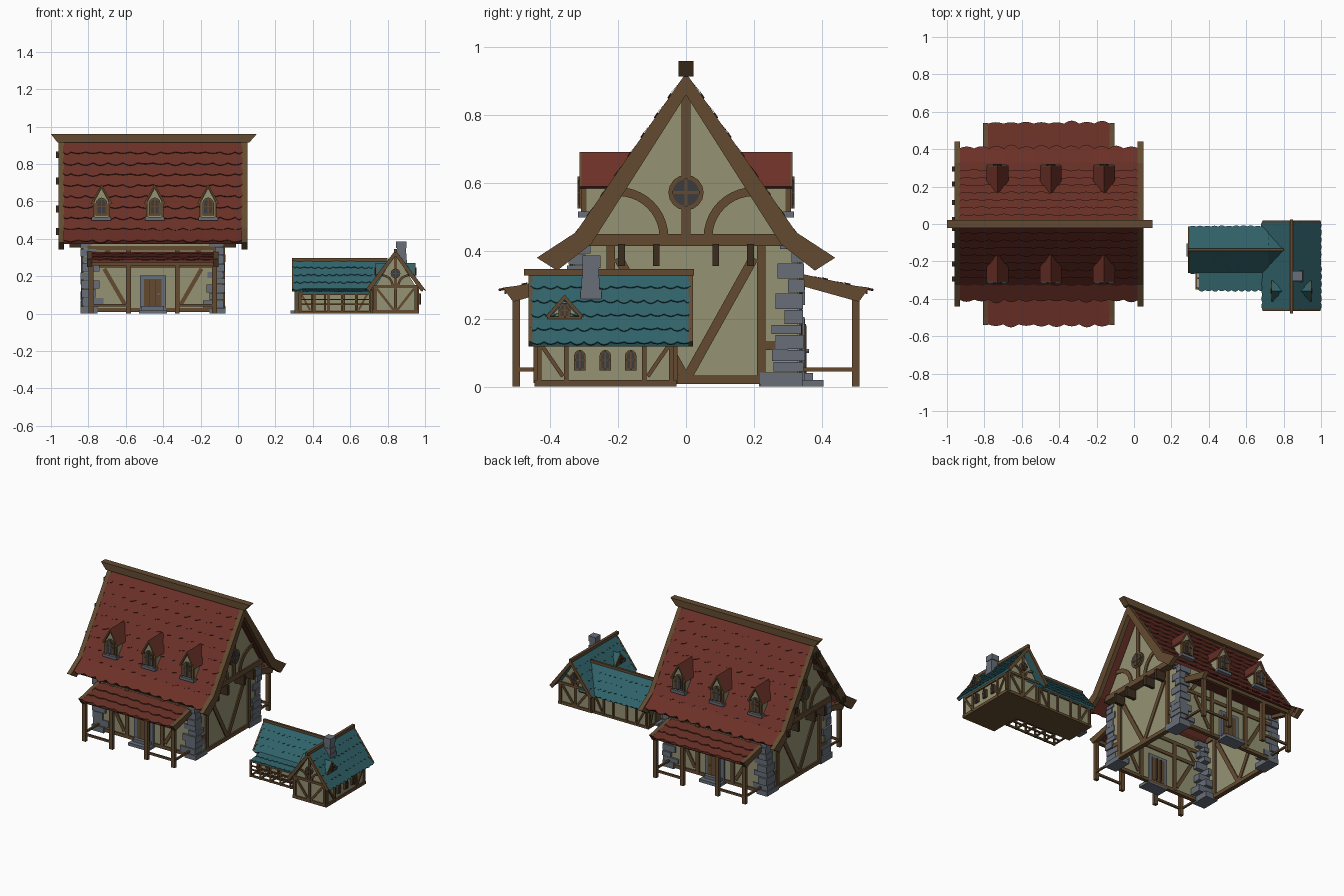
import bpy, bmesh, math, random
from mathutils import Vector as V

random.seed(4)
if "Cube" in bpy.data.objects:
    bpy.data.objects.remove(bpy.data.objects["Cube"])

COLOURS = {"plaster": (.30, .29, .17), "timber": (.125, .070, .030), "dark_timber": (.045, .027, .014),
           "red_tile": (.145, .030, .020), "teal_tile": (.030, .125, .145), "stone": (.135, .155, .190),
           "glass": (.045, .045, .050)}
mats = {}
for name, rgb in COLOURS.items():
    m = bpy.data.materials.new(name)
    m.use_nodes = True
    m.diffuse_color = (*rgb, 1)
    m.node_tree.nodes["Principled BSDF"].inputs["Base Color"].default_value = (*rgb, 1)
    mats[name] = m

X, Y, Z = V((1, 0, 0)), V((0, 1, 0)), V((0, 0, 1))
parts = {}  # (part name, colour) -> bmesh


def solid(part, pts, ext):
    """Extrude a polygon along a vector into a closed solid."""
    bm = parts.setdefault(part, bmesh.new())
    a = [bm.verts.new(p) for p in pts]
    b = [bm.verts.new(p + ext) for p in pts]
    faces = [bm.faces.new(a), bm.faces.new(b[::-1])]
    for i in range(len(a)):
        j = (i + 1) % len(a)
        faces.append(bm.faces.new((a[j], a[i], b[i], b[j])))
    bmesh.ops.recalc_face_normals(bm, faces=faces)


def box(part, x0, x1, y0, y1, z0, z1):
    solid(part, [V((x0, y0, z0)), V((x1, y0, z0)), V((x1, y1, z0)), V((x0, y1, z0))], Z * (z1 - z0))


# A frame is (origin, direction along wall, outward normal)
def plate(part, fr, pts, d0, d1):
    o, u, n = fr
    solid(part, [o + u * s + Z * z + n * d0 for s, z in pts], n * (d1 - d0))


def timber(part, fr, a, b, w, d=.012):
    a, b = V(a), V(b)
    t = (b - a).normalized() * w / 2
    t = V((-t.y, t.x))
    plate(part, fr, [a - t, b - t, b + t, a + t], -d, d)


def pair(part, fr, a, b, w, d=.012):
    for k in (-1, 1):
        timber(part, fr, (a[0] * k, a[1]), (b[0] * k, b[1]), w, d)


def arc(cs, cz, rs, rz, t0, t1, n=10):
    ts = [math.radians(t0 + (t1 - t0) * i / n) for i in range(n + 1)]
    return [(cs + rs * math.cos(t), cz + rz * math.sin(t)) for t in ts]


def curved_braces(part, fr, cs, cz, r, w):
    for k in (-1, 1):
        band = arc(cs, cz, r, r, 90, 180) + arc(cs, cz, r - w, r - w, 180, 90)
        plate(part, fr, [(s * k, z) for s, z in band], -.01, .012)


def round_window(fr, z, r):
    for col, k, d in (("timber", 1, .018), ("glass", .76, .021)):
        plate(("round_window", col), fr, arc(0, z, r * k, r * k, 0, 337.5, 15), -.01, d)
    for a, b in (((-r * .8, z), (r * .8, z)), ((0, z - r * .8), (0, z + r * .8))):
        timber(("round_window", "timber"), fr, a, b, r * .16, .024)


def arched_window(fr, s, z, w, h, d=.0):
    for col, k, e in (("timber", 0, .012), ("glass", w * .16, .015)):
        r = w / 2 - k
        pts = [(s - r, z + k), (s + r, z + k)] + arc(s, z + h - w / 2, r, r, 0, 180, 6)
        plate(("arched_window", col), fr, pts, d - .01, d + e)
    plate(("arched_window", "timber"), fr, [(s - w * .06, z), (s + w * .06, z),
          (s + w * .06, z + h), (s - w * .06, z + h)], d, d + .018)
    timber(("arched_window", "timber"), fr, (s - w * .4, z + h * .5), (s + w * .4, z + h * .5), w * .1, d + .018)


def tiles(part, a, b, up, rows, cols, h=.007):
    """Overlapping scalloped courses; a-b is the eave, up runs to the ridge."""
    bm = parts.setdefault(part, bmesh.new())
    along = b - a
    n = along.cross(up).normalized()
    if n.z < 0:
        n = -n
    for r in range(rows):
        for c in range(cols + r % 2):
            u0, u1 = [min(max((c + i - .5 * (r % 2)) / cols, 0), 1) for i in (0, 1)]
            drop = random.uniform(.1, .25)
            low = []
            for i in range(5):
                v = (r - drop * math.sin(math.pi * i / 4)) / rows
                low.append(a + along * (u0 + (u1 - u0) * i / 4) + up * v + n * h)
            top = [a + along * u + up * ((r + 1) / rows) for u in (u1, u0)]
            polys = [low + top]
            polys += [[low[i], low[i + 1], low[i + 1] - n * h, low[i] - n * h] for i in range(4)]
            for k, p in enumerate(polys):
                f = bm.faces.new([bm.verts.new(q) for q in p])
                f.normal_update()
                if f.normal.dot(n if k == 0 else -up) < 0:
                    f.normal_flip()


def chevron(outer, inner):
    """Symmetric roof section from half profiles listed ridge to eave."""
    return ([(-s, z) for s, z in outer[::-1]] + outer[1:] + inner[::-1] + [(-s, z) for s, z in inner[1:]])


def dormer(name, roof, fr, w, z0, ze, za, over, back):
    body = [(-w, z0), (w, z0), (w, ze), (0, za - .02), (-w, ze)]
    plate((name + "_wall", "plaster"), fr, body, -back, 0)
    k = (za - ze) / (w + over)
    rim = chevron([(0, za), (w + over, ze)], [(0, za - .016), (w + over - .01, ze - .003 * k)])
    plate((name + "_roof", roof), fr, rim, -back, .006)
    plate((name + "_trim", "timber"), fr, rim, .006, .012)


# ---------------- large house ----------------
CX = -.455
PL, TB, DK, ST = "plaster", "timber", "dark_timber", "stone"
for k in (-1, 1):
    # gable ends: lower wall, jettied upper wall, framing
    low = (V((CX + .37 * k, 0, 0)), Y, X * k)
    high = (V((CX + .415 * k, 0, 0)), Y, X * k)
    plate(("gable_wall", PL), low, [(-.33, .01), (.33, .01), (.33, .42), (-.33, .42)], -.005, .005)
    plate(("upper_gable", PL), high, [(-.29, .43), (.29, .43), (0, .88)], -.005, .005)
    g = ("gable_frame", TB)
    timber(g, low, (-.33, .02), (.33, .02), .025, .015)
    pair(g, low, (.222, .02), (.222, .42), .026, .015)
    pair(g, low, (.005, .03), (.2, .38), .028)
    pair(g, low, (.235, .12), (.3, .12), .025)
    plate(g, high, [(-.31, .415), (.31, .415), (.29, .45), (-.29, .45)], -.06, .014)
    timber(g, high, (0, .44), (0, .87), .028, .014)
    curved_braces(g, high, .2, .44, .148, .026)
    round_window(high, .572, .052)
    for s in (-.19, -.088, .088, .19):
        plate(("jetty_bracket", DK), high, [(s - .01, .355), (s + .01, .355), (s + .01, .42), (s - .01, .42)], -.05, .03)
    barge = chevron([(0, .925), (.325, .455), (.44, .38)], [(0, .86), (.28, .42), (.38, .342)])
    plate(("barge_board", TB), (V((CX + .475 * k, 0, 0)), Y, X * k), barge, 0, .03)

    # long walls with door, framing and steps
    fr = (V((CX, .33 * k, 0)), X, Y * k)
    plate(("long_wall", PL), fr, [(-.37, .01), (.37, .01), (.37, .43), (-.37, .43)], -.005, .005)
    f = ("long_wall_frame", TB)
    for z in (.02, .255, .35):
        timber(f, fr, (-.35, z), (.35, z), .022)
    pair(f, fr, (.13, .02), (.13, .36), .026, .014)
    pair(f, fr, (.15, .05), (.26, .24), .022)
    pair(f, fr, (.29, .27), (.23, .35), .022)
    plate(("door_surround", ST), fr, [(-.07, 0), (.07, 0), (.07, .205), (-.07, .205)], -.012, .02)
    plate(("door", TB), fr, [(-.047, .03), (.047, .03), (.047, .185), (-.047, .185)], -.014, .024)
    for s in (-.016, .016):
        timber(("door_groove", DK), fr, (s, .035), (s, .18), .003, .026)
    plate(("door_handle", ST), fr, arc(.03, .105, .006, .006, 0, 300, 5), .02, .032)
    for w, z, d in ((.075, .02, .075), (.06, .04, .045)):
        plate(("door_step", ST), fr, [(-w, 0), (w, 0), (w, z), (-w, z)], 0, d)

    # main roof slope: steep courses and a flared eave
    y1, y2 = .318 * k, .40 * k
    xa, xb = CX - .48, CX + .48
    tiles(("main_roof_tiles", "red_tile"), V((xa, y1, .455)), V((xb, y1, .455)), V((0, -y1, .465)), 8, 12)
    tiles(("main_roof_tiles", "red_tile"), V((xa, y2, .39)), V((xb, y2, .39)), V((0, y1 - y2, .065)), 1, 12)

    # dormers
    for s in (-.285, .0, .285):
        d = (V((CX + .01 + s, .302 * k, 0)), X, Y * k)
        dormer("dormer", "red_tile", d, .044, .5, .59, .692, .014, .17)
        arched_window(d, 0, .525, .062, .095)
        pair(("dormer_post", TB), d, (.04, .5), (.04, .6), .012, .008)
        timber(("dormer_sill", ST), d, (-.052, .507), (.052, .507), .018, .016)

    # porch
    slope = V((0, -.2 * k, .045))
    a, b = V((CX - .325, .535 * k, .285)), V((CX + .325, .535 * k, .285))
    tiles(("porch_roof_tiles", "red_tile"), a, b, slope, 3, 8)
    solid(("porch_roof_base", "red_tile"), [a, b, b + slope, a + slope], Z * -.012)
    for s in (-1, 1):
        side = (V((CX + s * .338, 0, 0)), Y * k, X)
        plate(("porch_end_beam", TB), side, [(.33, .30), (.51, .25), (.535, .285), (.54, .292), (.50, .297), (.33, .335)], -.013, .013)
        timber(("porch_rail", TB), side, (.34, .05), (.5, .05), .012, .006)
    out = (V((CX, .5 * k, 0)), X, Y * k)
    for s in (.13, .33):
        pair(("porch_post", TB), out, (s, 0), (s, .28), .026, .011)
    pair(("porch_rail", TB), out, (.13, .045), (.33, .045), .014, .006)
    timber(("porch_lintel", TB), out, (-.34, .268), (.34, .268), .022, .011)

    # stone corners, broad at the foot
    for j in (-1, 1):
        z, i = 0, 0
        while z < .41:
            h = random.uniform(.03, .05)
            foot = .05 * max(0, 1 - z / .2)
            lx = (.05, .085)[i % 2] + foot * .6 + random.uniform(-.01, .01)
            ly = (.075, .05)[i % 2] + foot + random.uniform(-.01, .01)
            ox, oy = CX + j * random.uniform(.378, .388), k * random.uniform(.34, .352)
            box(("corner_stones", ST), *sorted((ox, ox - j * lx)), *sorted((oy, oy - k * ly)), z, min(z + h - .003, .415))
            z, i = z + h, i + 1

    # purlin ends on one gable
    for z in (.44, .56, .71, .85):
        yc = k * (.885 - z) * .66
        box(("purlin_end", DK), -.972, -.86, yc - .014, yc + .014, z - .018, z + .018)

roof = chevron([(0, .918), (.318, .453), (.40, .388)], [(0, .895), (.305, .44), (.39, .372)])
plate(("main_roof_base", "red_tile"), (V((CX - .478, 0, 0)), Y, X), roof, 0, .956)
solid(("ridge_beam", TB), [V((-.965, -.022, .915)), V((.06, -.022, .915)), V((.1, -.022, .96)), V((-1, -.022, .96))], Y * .044)

# ---------------- small house ----------------
TL = "teal_tile"
RX, WY = .842, -.138
box(("hall_wall", PL), .725, .96, -.44, -.035, .005, .14)
box(("hall_sill", TB), .718, .967, -.447, -.028, 0, .02)
box(("wing_wall", PL), .31, .73, -.235, -.042, .005, .135)
box(("wing_sill", TB), .303, .73, -.242, -.035, 0, .016)
section = chevron([(0, .33), (.15, .13)], [(0, .312), (.145, .118)])
trim = chevron([(0, .34), (.156, .133)], [(0, .308), (.138, .118)])
f = ("small_frame", TB)
for k, y in ((-1, -.44), (1, -.035)):
    fr = (V((RX, y, 0)), X, Y * k)
    plate(("hall_gable", PL), fr, [(-.118, .13), (.118, .13), (0, .318)], -.01, .002)
    timber(f, fr, (-.13, .145), (.13, .145), .016, .01)
    timber(f, fr, (0, .01), (0, .31), .014, .009)
    pair(f, fr, (.11, .01), (.11, .14), .016, .01)
    pair(f, fr, (.01, .02), (.1, .135), .013, .008)
    curved_braces(f, fr, .07, .15, .06, .012)
    round_window(fr, .215, .026)
    plate(("hall_barge_board", TB), (V((RX, (-.452, .008)[k > 0], 0)), X, Y * k), trim, 0, .012)
plate(("hall_roof_base", TL), (V((RX, -.452, 0)), X, Y), section, 0, .46)
box(("hall_ridge_beam", TB), RX - .009, RX + .009, -.478, .024, .327, .347)
for k in (-1, 1):
    e = RX + .152 * k
    tiles(("hall_roof_tiles", TL), V((e, -.458, .13)), V((e, .014, .13)), V((-.152 * k, 0, .205)), 5, 12, .005)
    fr = (V(((.725, .96)[k > 0], -.238, 0)), Y, X * k)
    timber(f, fr, (-.2, .13), (.2, .13), .014, .009)
    for s in (.115, .195):
        pair(f, fr, (s, .01), (s, .13), .013, .009)
    pair(f, fr, (.19, .125), (.125, .03), .012, .008)
    if k > 0:
        for s in (-.075, 0, .075):
            arched_window(fr, s, .048, .034, .06)
    # eyebrow-like triangular dormer
    d = (V((RX + .095 * k, -.358, 0)), Y, X * k)
    dormer("small_dormer", TL, d, .04, .2, .207, .272, .016, .06)
    arched_window(d, 0, .203, .036, .044)
    timber(("small_dormer_sill", TB), d, (-.05, .203), (.05, .203), .008, .012)

# wing: roof along x, framed walls, end gable
end = (V((.31, WY, 0)), Y, -X)
wroof = [(0, .285), (.12, .13)]
plate(("wing_gable", PL), end, [(-.097, .13), (.097, .13), (0, .265)], -.012, .002)
plate(("wing_roof_base", TL), end, chevron(wroof, [(0, .268), (.114, .119)]), -.5, .014)
plate(("wing_barge_board", TB), end, chevron([(0, .293), (.125, .133)], [(0, .262), (.108, .118)]), .01, .02)
box(("wing_ridge_beam", TB), .288, .80, WY - .007, WY + .007, .28, .297)
timber(f, end, (-.1, .13), (.1, .13), .014, .009)
timber(f, end, (0, .13), (0, .27), .012, .009)
pair(f, end, (.09, .01), (.09, .13), .013, .009)
pair(f, end, (.08, .02), (.045, .12), .011, .008)
plate(("wing_door", TB), end, [(-.025, .01), (.025, .01), (.025, .1), (-.025, .1)], 0, .008)
box(("wing_step", ST), .28, .31, WY - .035, WY + .035, 0, .016)
for k in (-1, 1):
    tiles(("wing_roof_tiles", TL), V((.295, WY + .12 * k, .13)), V((.72, WY + .12 * k, .13)), V((0, -.12 * k, .158)), 4, 11, .005)
    if k > 0:  # upper courses run on into the hall roof
        solid(("wing_valley", TL), [V((.70, WY - .115, .136)), V((.70, WY, .289)), V((.80, WY, .289))], Y * .001)
    fr = (V((.515, WY + .0965 * k, 0)), X, Y * k)
    timber(f, fr, (-.2, .125), (.2, .125), .014, .009)
    for s in (.05, .12, .195):
        pair(f, fr, (s, .01), (s, .125), .012, .009)
    pair(f, fr, (.185, .12), (.13, .02), .011, .008)

# veranda on the front of the wing
a, b = V((.345, -.352, .118)), V((.70, -.352, .118))
tiles(("veranda_roof_tiles", TL), a, b, V((0, .10, .018)), 2, 10, .004)
solid(("veranda_roof_base", TL), [a, b, b + V((0, .1, .018)), a + V((0, .1, .018))], Z * -.008)
fr = (V((.52, -.345, 0)), X, -Y)
v = ("veranda_frame", TB)
for z, w in ((.008, .012), (.05, .007), (.075, .006), (.107, .012)):
    timber(v, fr, (-.19, z), (.19, z), w, .005)
for i in range(6):
    s = -.185 + i * .074
    timber(v, fr, (s, 0), (s, .11), .01, .005)
    box(v, .515 + s, .525 + s, -.345, -.235, .003, .012)
box(v, .33, .71, -.295, -.287, .003, .012)

# chimney of uneven courses
for i, z in enumerate((.25, .285, .318, .35)):
    r = .027 - .003 * (i == 2) + .004 * (i == 0)
    j = random.uniform(-.004, .004)
    box(("chimney", ST), .873 - r, .873 + r, -.28 + j - r, -.28 + j + r, z, z + .036)

for (name, colour), bm in parts.items():
    mesh = bpy.data.meshes.new(name)
    bm.to_mesh(mesh)
    bm.free()
    mesh.materials.append(mats[colour])
    bpy.context.scene.collection.objects.link(bpy.data.objects.new(name, mesh))
